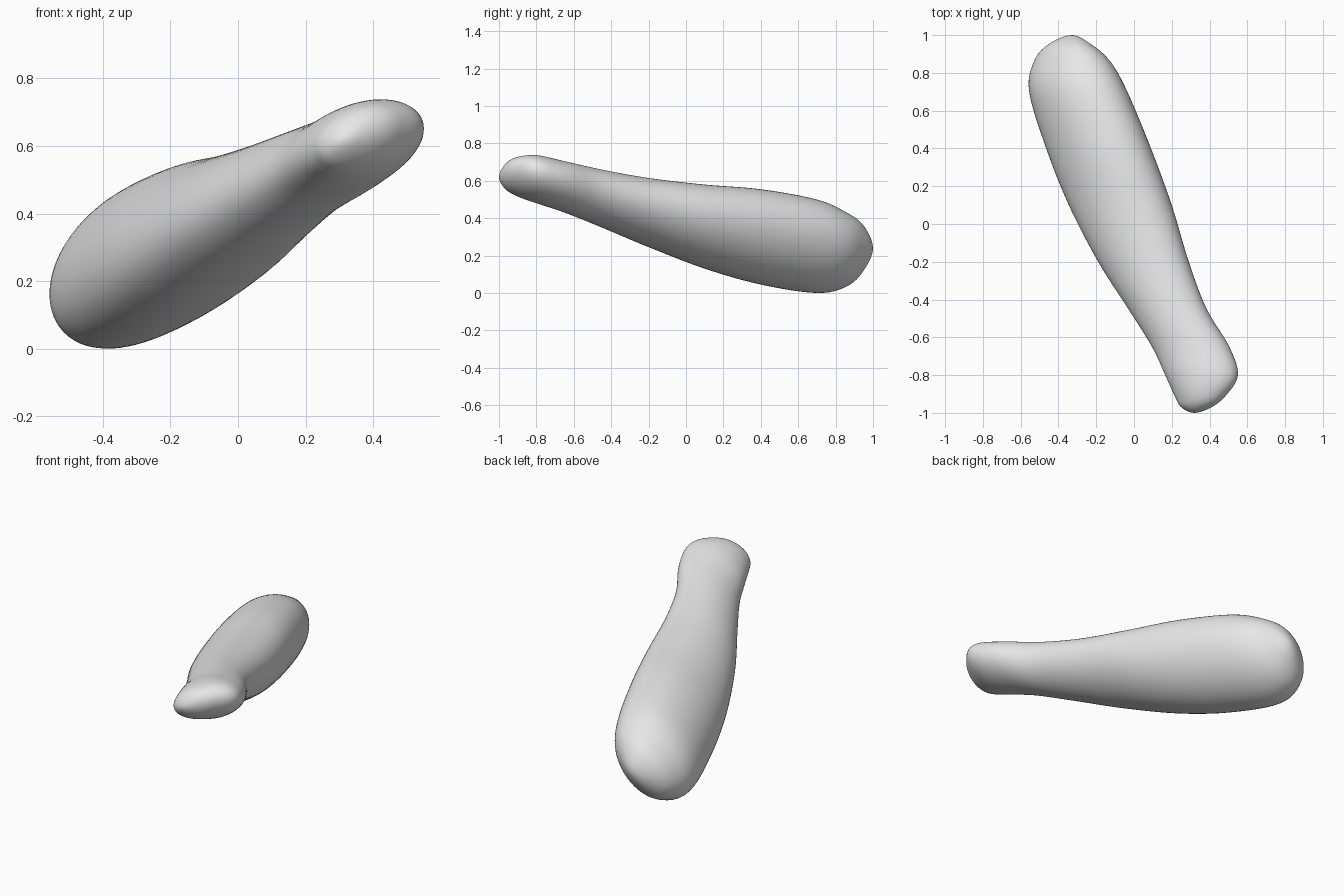
import bpy
import bmesh
from math import sin, cos, tau, sqrt
from mathutils import Vector

default_cube = bpy.data.objects.get("Cube")
if default_cube:
    bpy.data.objects.remove(default_cube, do_unlink=True)

SIDES = 64      # points around each ring
STEPS = 6       # rings between neighbouring sections
LEAN = 0.34     # how far each oval cross-section leans to the upper left side

# Cross-sections from the thick end to the thin end: y, x range, z range
SECTIONS = [
    (1, -.33, -.33, .24, .24),
    (.95, -.455, -.225, .12, .36),
    (.86, -.53, -.125, .035, .43),
    (.7, -.555, -.035, 0, .5),
    (.4, -.465, .09, .045, .555),
    (.1, -.345, .2, .13, .58),
    (-.2, -.19, .29, .245, .615),
    (-.45, -.03, .385, .35, .66),
    (-.65, .095, .505, .43, .705),
    (-.8, .165, .55, .48, .737),
    (-.91, .215, .485, .52, .725),
    (-.97, .25, .41, .56, .685),
    (-1, .32, .32, .62, .62),
]


def mirrored(section):
    """Section reflected through the pole, so that the cap closes smoothly."""
    y, x_low, x_high, z_low, z_high = section
    return (y, x_high, x_low, z_high, z_low)


def spline(a, b, c, d, t):
    """Smooth interpolation from b to c."""
    a, b, c, d = (Vector(v) for v in (a, b, c, d))
    return (b * 2 + (c - a) * t + (a * 2 - b * 5 + c * 4 - d) * t ** 2
            + (b * 3 - a - c * 3 + d) * t ** 3) / 2


def oval(bm, section):
    """Ring of vertices: a leaning ellipse that fills the given ranges."""
    y, x_low, x_high, z_low, z_high = section
    ring = []
    for i in range(SIDES):
        angle = tau * i / SIDES
        across = cos(angle)
        upward = LEAN * cos(angle) + sqrt(1 - LEAN ** 2) * sin(angle)
        ring.append(bm.verts.new((
            (x_low + x_high + (x_high - x_low) * across) / 2,
            y,
            (z_low + z_high + (z_high - z_low) * upward) / 2)))
    return ring


def pole(bm, section):
    y, x, _, z, _ = section
    return bm.verts.new((x, y, z))


# Smooth tapering body lofted through the sections
bm = bmesh.new()
padded = [mirrored(SECTIONS[1]), *SECTIONS, mirrored(SECTIONS[-2])]
rings = []
for i in range(len(SECTIONS) - 1):
    for step in range(STEPS):
        if i or step:
            rings.append(oval(bm, spline(*padded[i:i + 4], step / STEPS)))

for ring, following in zip(rings, rings[1:]):
    for i in range(SIDES):
        j = (i + 1) % SIDES
        bm.faces.new((ring[i], ring[j], following[j], following[i]))

# Rounded caps
for ring, section in ((rings[0], SECTIONS[0]), (rings[-1], SECTIONS[-1])):
    tip = pole(bm, section)
    for i in range(SIDES):
        bm.faces.new((ring[i], ring[(i + 1) % SIDES], tip))

bmesh.ops.recalc_face_normals(bm, faces=bm.faces)
for face in bm.faces:
    face.smooth = True

mesh = bpy.data.meshes.new("tapered_body")
bm.to_mesh(mesh)
bm.free()
body = bpy.data.objects.new("tapered_body", mesh)
bpy.context.collection.objects.link(body)

# Plain grey surface
grey = bpy.data.materials.new("plain_grey")
grey.use_nodes = True
colour = (.8, .8, .8, 1)
grey.diffuse_color = colour
grey.node_tree.nodes["Principled BSDF"].inputs["Base Color"].default_value = colour
mesh.materials.append(grey)
